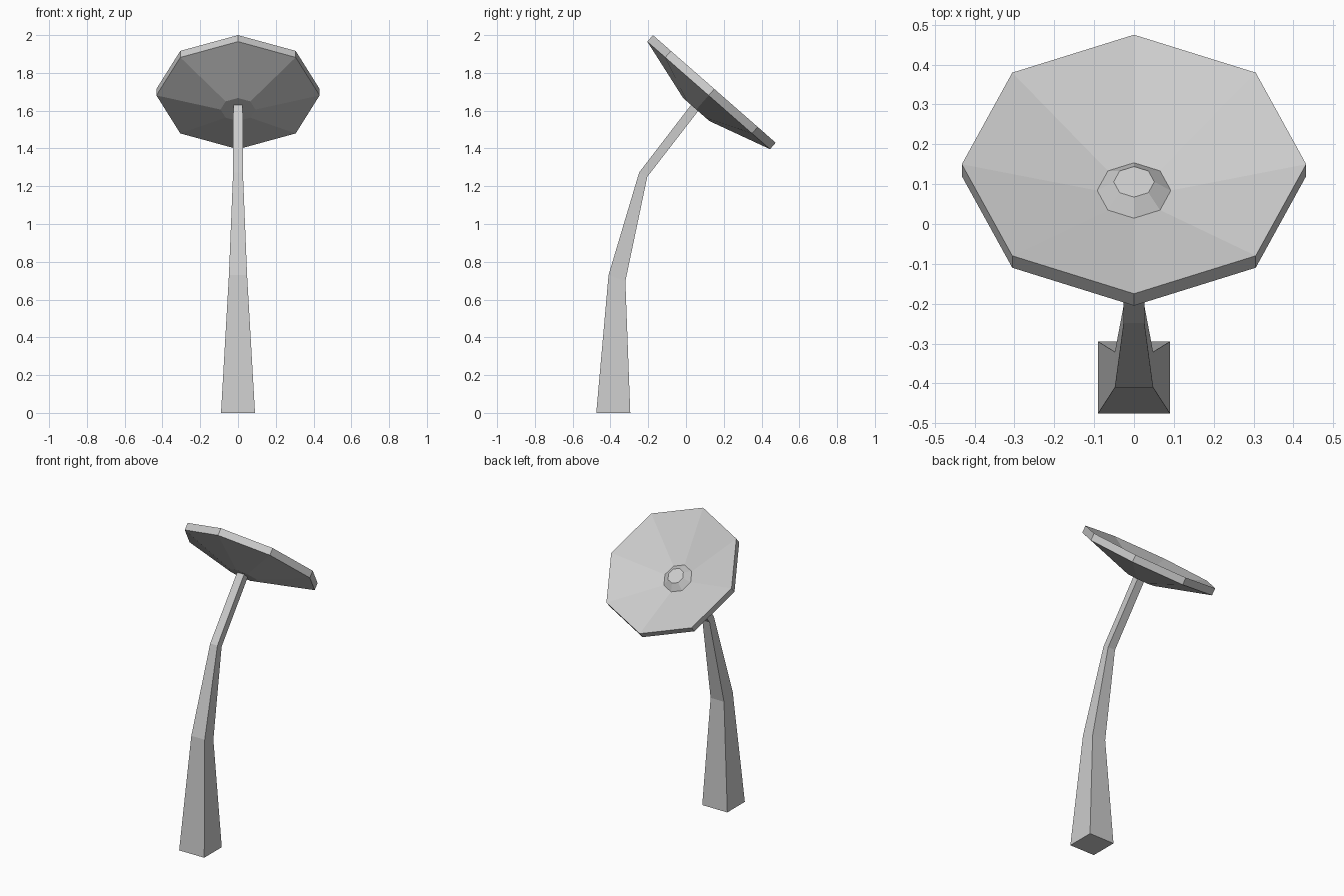
import bpy, bmesh, math
from mathutils import Matrix, Vector

if "Cube" in bpy.data.objects:
    bpy.data.objects.remove(bpy.data.objects["Cube"])

grey = bpy.data.materials.new("light grey")
grey.diffuse_color = (0.6, 0.6, 0.6, 1)
grey.use_nodes = True
grey.node_tree.nodes["Principled BSDF"].inputs["Base Color"].default_value = grey.diffuse_color


def loft(name, rings):
    """Skin a list of equal-length point rings and cap both ends."""
    bm = bmesh.new()
    loops = [[bm.verts.new(p) for p in ring] for ring in rings]
    n = len(loops[0])
    for a, b in zip(loops, loops[1:]):
        for i in range(n):
            j = (i + 1) % n
            bm.faces.new((a[i], a[j], b[j], b[i]))
    bm.faces.new(loops[0])
    bm.faces.new(loops[-1])
    bmesh.ops.recalc_face_normals(bm, faces=bm.faces)
    mesh = bpy.data.meshes.new(name)
    bm.to_mesh(mesh)
    bm.free()
    mesh.materials.append(grey)
    obj = bpy.data.objects.new(name, mesh)
    bpy.context.collection.objects.link(obj)
    return obj


# Bent, tapering square stalk: half width, front (y, z), back (y, z)
sections = [
    (0.09, (-0.475, 0.0), (-0.295, 0.0)),
    (0.048, (-0.41, 0.73), (-0.321, 0.697)),
    (0.026, (-0.248, 1.273), (-0.205, 1.25)),
    (0.025, (0.035, 1.641), (0.073, 1.609)),
]
loft("stalk", [[(-w, *f), (w, *f), (w, *b), (-w, *b)] for w, f, b in sections])

# Eight-sided dish with raised centre knob: (radius, depth along axis)
profile = [(0.051, -0.067), (0.0925, -0.1), (0.432, 0.0),
           (0.432, -0.0455), (0.0925, -0.145)]
tilt = Matrix.Rotation(-math.atan2(0.659, 0.752), 3, 'X')
centre = Vector((0, 0.15, 1.715))
loft("dish", [[centre + tilt @ Vector((r * math.cos(i * math.pi / 4),
                                       r * math.sin(i * math.pi / 4), d))
               for i in range(8)] for r, d in profile])
